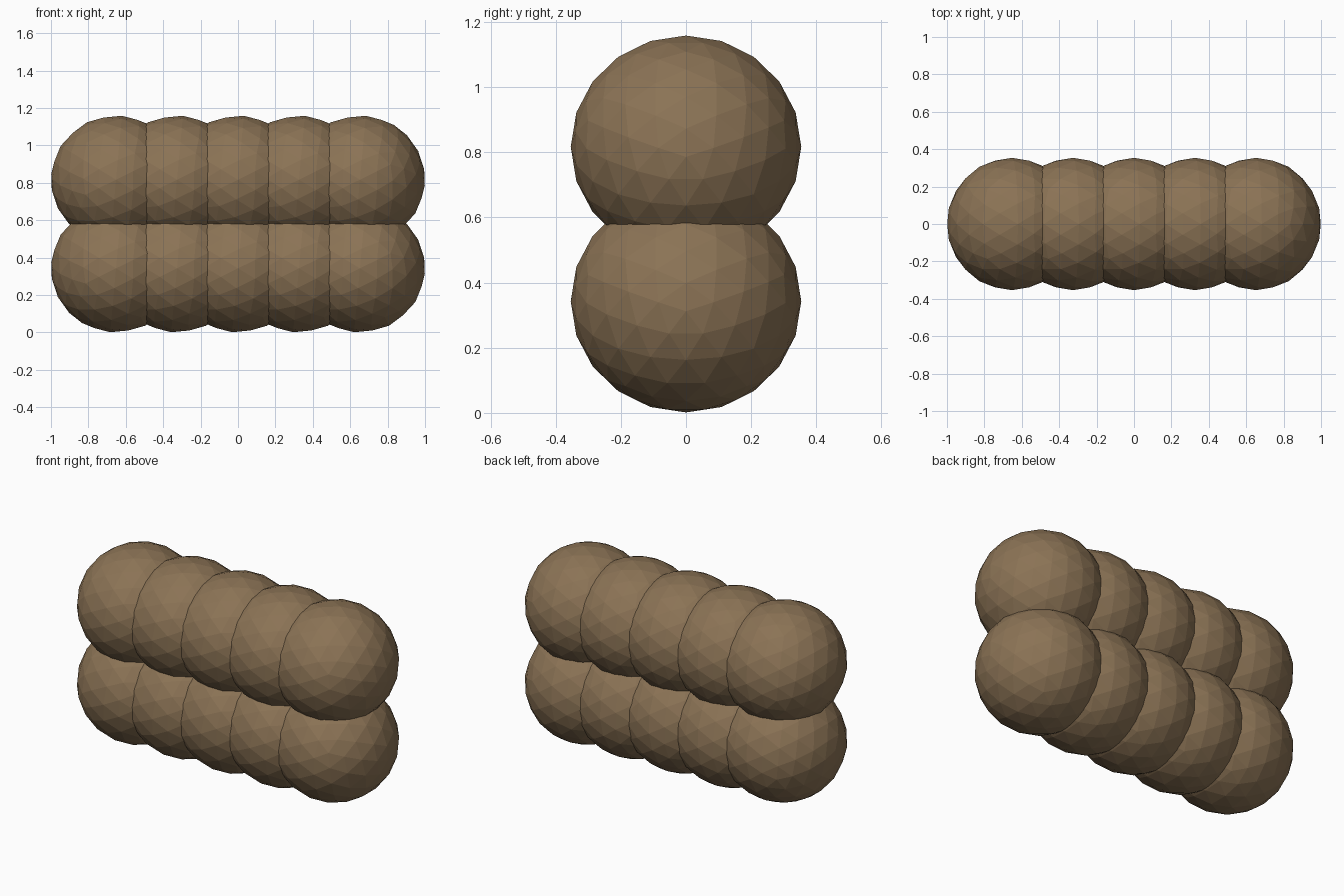
import bpy
import bmesh
import math
from mathutils import Matrix

if "Cube" in bpy.data.objects:
    bpy.data.objects.remove(bpy.data.objects["Cube"])

RADII = (0.348, 0.354, 0.343)   # bag half sizes
COLUMNS, PITCH = 5, 0.326       # bags per row and their spacing
ROW_HEIGHTS = {"lower": 0.343, "upper": 0.817}

# Burlap colour
burlap = bpy.data.materials.new("burlap_brown")
burlap.diffuse_color = (0.258, 0.171, 0.091, 1.0)
burlap.use_nodes = True
burlap.node_tree.nodes["Principled BSDF"].inputs["Base Color"].default_value = burlap.diffuse_color

# One faceted bag, turned so an edge midpoint lies on each axis
mesh = bpy.data.meshes.new("sandbag")
bm = bmesh.new()
turn = Matrix.Rotation(math.atan(2 / (1 + math.sqrt(5))), 4, 'Y')
bmesh.ops.create_icosphere(bm, subdivisions=3, radius=1.0,
                           matrix=Matrix.Diagonal((*RADII, 1.0)) @ turn)
bm.to_mesh(mesh)
bm.free()
mesh.materials.append(burlap)

# Two stacked rows of overlapping bags
for row, z in ROW_HEIGHTS.items():
    for i in range(COLUMNS):
        bag = bpy.data.objects.new(f"{row}_sandbag_{i + 1}", mesh)
        bag.location = ((i - (COLUMNS - 1) / 2) * PITCH, 0, z)
        bpy.context.collection.objects.link(bag)
